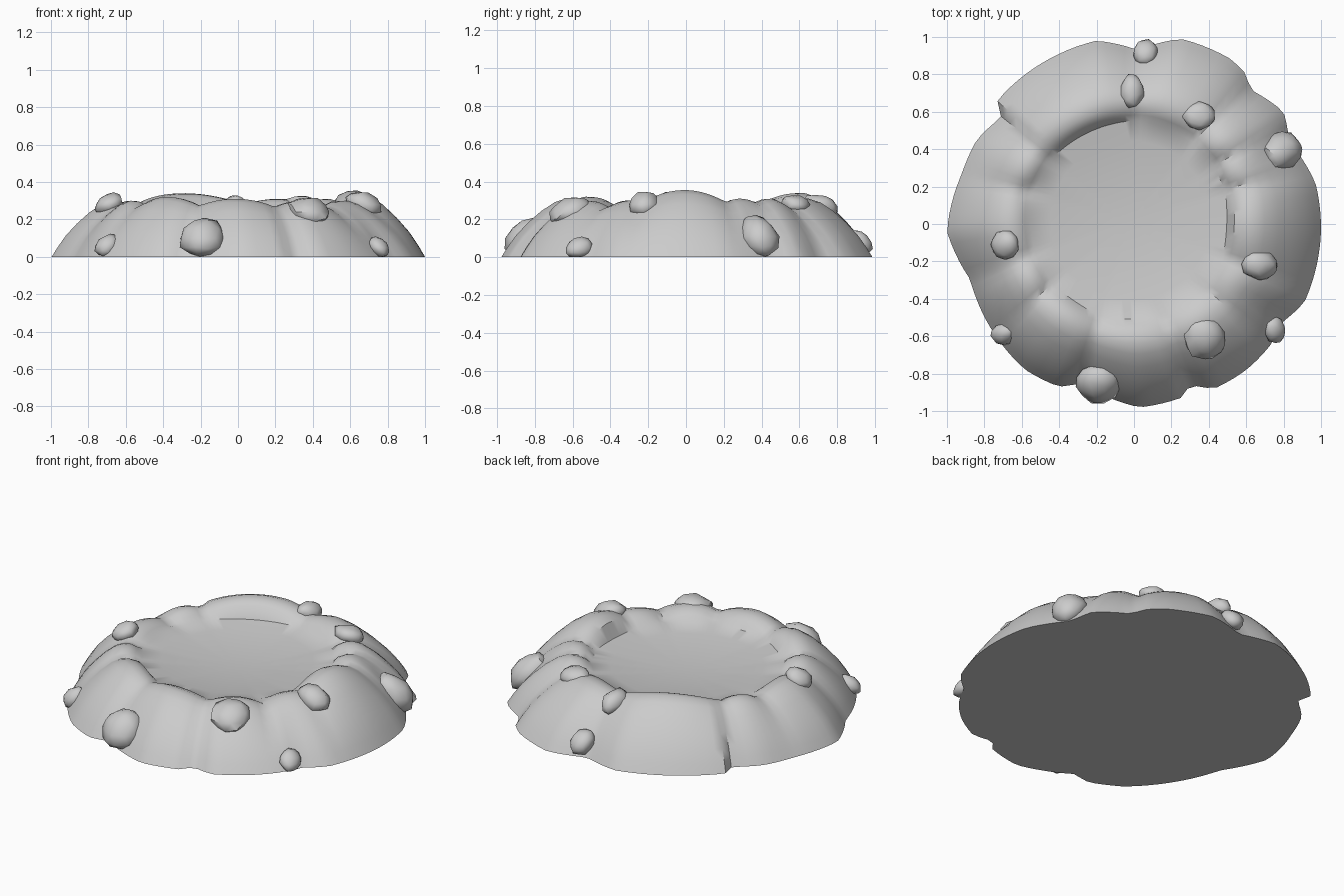
import bpy, bmesh, math, random
from mathutils import Vector

if "Cube" in bpy.data.objects:
    bpy.data.objects.remove(bpy.data.objects["Cube"])
random.seed(4)

stone = bpy.data.materials.new("grey_stone")
stone.use_nodes = True
colour = (0.6, 0.6, 0.6, 1)
stone.diffuse_color = colour
stone.node_tree.nodes["Principled BSDF"].inputs["Base Color"].default_value = colour


def finish(bm, name, angle):
    """Turn a bmesh into a smooth shaded stone object."""
    bmesh.ops.recalc_face_normals(bm, faces=bm.faces)
    mesh = bpy.data.meshes.new(name)
    bm.to_mesh(mesh)
    bm.free()
    mesh.materials.append(stone)
    obj = bpy.data.objects.new(name, mesh)
    bpy.context.collection.objects.link(obj)
    bpy.ops.object.select_all(action="DESELECT")
    obj.select_set(True)
    bpy.context.view_layer.objects.active = obj
    bpy.ops.object.shade_smooth_by_angle(angle=math.radians(angle))
    return obj


def lerp_table(table, value):
    """Linear interpolation through sorted (key, value) pairs."""
    for (a, u), (b, v) in zip(table, table[1:]):
        if a <= value <= b:
            return u + (v - u) * (value - a) / max(b - a, 1e-6)
    return table[-1][1]


# Ground outline of the mound, counter-clockwise
outline = [(1, -.03), (.97, .22), (.83, .44), (.8, .6), (.62, .72), (.6, .8),
           (.52, .88), (.25, .99), (.02, .93), (-.2, .98), (-.42, .9),
           (-.73, .66), (-.71, .57), (-.84, .45), (-.92, .27), (-1, -.04),
           (-.88, -.29), (-.86, -.35), (-.77, -.55), (-.58, -.78),
           (-.4, -.87), (-.28, -.85), (.03, -.98), (.25, -.93), (.3, -.86),
           (.43, -.88), (.6, -.78), (.72, -.66), (.8, -.52), (.91, -.42)]
polar = [(math.degrees(math.atan2(y, x)) % 360, math.hypot(x, y)) for x, y in outline]
polar.sort()
first, last = polar[0], polar[-1]
polar = [(last[0] - 360, last[1])] + polar + [(first[0] + 360, first[1])]

# Rounded lobes of the rim: direction, half width, crest height
lobes = [(-2, 17, .355), (25, 11, .31), (41, 10, .31), (70, 19, .31),
         (115, 26, .34), (152, 12, .3), (182, 18, .3), (210, 11, .3),
         (236, 16, .32), (270, 19, .31), (303, 15, .3), (333, 15, .3)]


def crest(angle):
    best = 0
    for centre, half, height in lobes:
        d = (angle - centre + 180) % 360 - 180
        best = max(best, height * (1 - 0.14 * (d / half) ** 2))
    return best


# Slope of the rim from inner edge to ground: distance, share of crest height
slope = [(.08, .93), (.18, .99), (.28, 1), (.4, .94), (.55, .79),
         (.7, .59), (.83, .38), (.93, .17), (1, 0)]

# Crater mound
STEPS = 120
FLOOR_RINGS = 5
FLOOR_EDGE, FLOOR_MID = 0.245, 0.2
floor_centre = Vector((-0.02, 0.02, 0))

bm = bmesh.new()
rings = [[] for _ in range(FLOOR_RINGS + len(slope))]
for i in range(STEPS):
    angle = 360 * i / STEPS
    a = math.radians(angle)
    direction = Vector((math.cos(a), math.sin(a), 0))
    outer = direction * lerp_table(polar, angle)
    top = crest(angle)
    # lobes bulge slightly inwards over the floor
    inner = floor_centre + direction * (0.53 - 0.25 * (top - 0.3))
    for k in range(FLOOR_RINGS):
        t = (k + 1) / FLOOR_RINGS
        p = floor_centre.lerp(inner, t)
        p.z = FLOOR_MID + (FLOOR_EDGE - FLOOR_MID) * t * t
        rings[k].append(bm.verts.new(p))
    for k, (t, share) in enumerate(slope):
        p = inner.lerp(outer, t)
        p.z = top * share
        rings[FLOOR_RINGS + k].append(bm.verts.new(p))

middle = bm.verts.new(floor_centre + Vector((0, 0, FLOOR_MID)))
for i in range(STEPS):
    j = (i + 1) % STEPS
    bm.faces.new((middle, rings[0][i], rings[0][j]))
    for low, high in zip(rings, rings[1:]):
        bm.faces.new((low[i], high[i], high[j], low[j]))
bm.faces.new(rings[-1][::-1])
finish(bm, "crater_mound", 40)

# Loose boulders set into the rim: position, size
boulders = [((.06, .92, .08), (.065, .065, .065)),
            ((-.01, .71, .27), (.065, .09, .06)),
            ((.35, .58, .28), (.09, .075, .05)),
            ((.79, .39, .11), (.1, .1, .11)),
            ((.67, -.22, .28), (.09, .08, .07)),
            ((.755, -.565, .05), (.055, .07, .055)),
            ((.38, -.61, .24), (.11, .11, .08)),
            ((-.19, -.85, .1), (.12, .1, .1)),
            ((-.7, -.59, .06), (.06, .055, .06)),
            ((-.69, -.11, .28), (.07, .075, .06))]

for n, (place, size) in enumerate(boulders, 1):
    bm = bmesh.new()
    bmesh.ops.create_icosphere(bm, subdivisions=2, radius=1)
    place = Vector(place)
    outward = Vector((place.x, place.y, 0)).normalized()
    for v in bm.verts:
        v.co *= random.uniform(0.92, 1.1)
        v.co = Vector([c * s for c, s in zip(v.co, size)])
        # lean with the slope, and rest on the ground
        v.co -= outward * v.co.z * 0.4
        v.co += place
        v.co.z = max(v.co.z, 0)
    finish(bm, f"boulder_{n}", 50)
